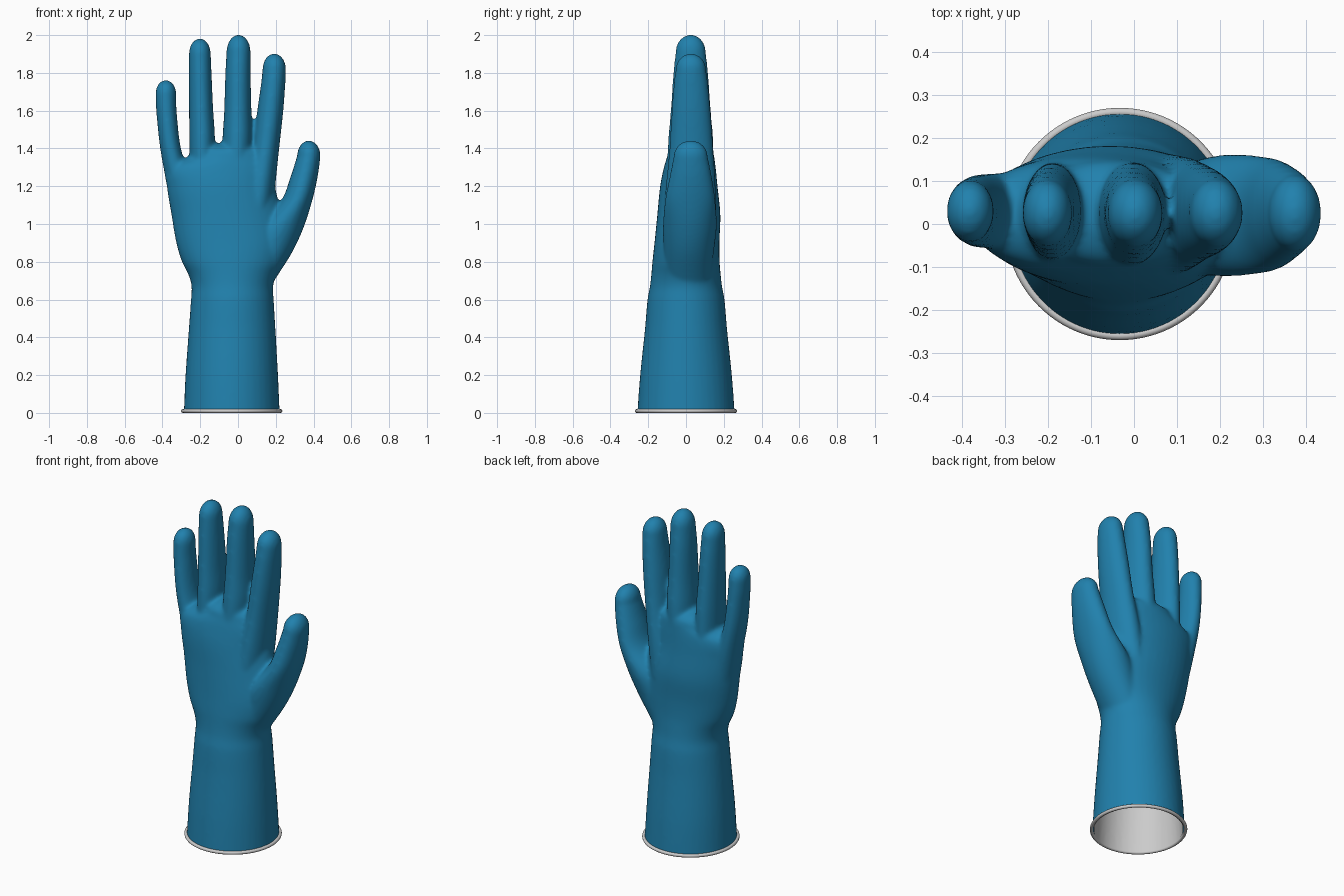
import bpy, bmesh, math
from mathutils import Vector

if "Cube" in bpy.data.objects:
    bpy.data.objects.remove(bpy.data.objects["Cube"])

SEG = 40
blue = bpy.data.materials.new("blue_rubber")
blue.diffuse_color = (0.015, 0.22, 0.42, 1)
blue.use_nodes = True
blue.node_tree.nodes["Principled BSDF"].inputs["Base Color"].default_value = blue.diffuse_color


def smooth_rings(keys, steps=6):
    """Catmull-Rom interpolation of key rings (z, cx, cy, rx, ry)."""
    k = [Vector(r) for r in keys]
    out = []
    for i in range(len(k) - 1):
        a, b, c, d = k[max(i - 1, 0)], k[i], k[i + 1], k[min(i + 2, len(k) - 1)]
        m0 = (c - a) * ((c[0] - b[0]) / (c[0] - a[0]))
        m1 = (d - b) * ((c[0] - b[0]) / (d[0] - b[0]))
        for s in range(steps):
            t = s / steps
            out.append(b * (2*t**3 - 3*t*t + 1) + m0 * (t**3 - 2*t*t + t)
                       + c * (3*t*t - 2*t**3) + m1 * (t**3 - t*t))
    return out + [k[-1]]


def loft(bm, keys, tip):
    """Closed loft of ellipses, finished by a rounded tip at height tip."""
    rings = smooth_rings(keys)
    z, cx, cy, rx, ry = rings[-1]
    for i in range(1, 9):
        a = math.radians(i * 10.5)
        rings.append((z + (tip - z) * math.sin(a), cx, cy,
                      rx * math.cos(a), ry * math.cos(a)))
    grow = 0.002
    loops = []
    for z, cx, cy, rx, ry in rings:
        loops.append([bm.verts.new((cx + (rx + grow) * math.cos(2 * math.pi * j / SEG),
                                    cy + (ry + grow) * math.sin(2 * math.pi * j / SEG), z))
                      for j in range(SEG)])
    for lo, hi in zip(loops, loops[1:]):
        for j in range(SEG):
            n = (j + 1) % SEG
            bm.faces.new((lo[j], lo[n], hi[n], hi[j]))
    bm.faces.new(loops[0][::-1])
    bm.faces.new(loops[-1])


def add_object(name, mesh, material=None):
    ob = bpy.data.objects.new(name, mesh)
    bpy.context.collection.objects.link(ob)
    if material:
        mesh.materials.append(material)
    mesh.polygons.foreach_set("use_smooth", [True] * len(mesh.polygons))
    return ob


bm = bmesh.new()
# cuff and palm
loft(bm, [(-.1, -.033, 0, .257, .262), (0, -.033, 0, .252, .256),
          (.2, -.033, 0, .243, .241), (.45, -.031, 0, .227, .215),
          (.6, -.03, 0, .217, .202), (.67, -.03, 0, .214, .189),
          (.73, -.03, 0, .23, .182), (.8, -.03, 0, .265, .176),
          (.9, -.035, .005, .29, .17), (1.05, -.06, .015, .291, .165),
          (1.2, -.09, .015, .285, .15), (1.3, -.09, .02, .285, .135),
          (1.36, -.05, .025, .205, .122)], 1.43)
# little finger
loft(bm, [(.9, -.26, .03, .05, .06), (1.2, -.31, .03, .063, .085),
          (1.4, -.357, .03, .053, .085), (1.6, -.379, .03, .052, .076),
          (1.69, -.382, .03, .053, .07)], 1.762)
# ring finger
loft(bm, [(1.1, -.19, .025, .06, .12), (1.45, -.19, .03, .066, .11),
          (1.6, -.195, .03, .062, .1), (1.8, -.2, .028, .058, .086),
          (1.9, -.202, .026, .056, .076)], 1.982)
# middle finger
loft(bm, [(1.1, -.02, .02, .07, .13), (1.45, -.003, .025, .077, .117),
          (1.6, -.001, .025, .07, .104), (1.8, 0, .025, .065, .09),
          (1.91, .003, .025, .062, .078)], 2.002)
# index finger
loft(bm, [(1, .09, .02, .08, .14), (1.2, .115, .025, .08, .13),
          (1.4, .147, .028, .069, .114), (1.6, .171, .027, .067, .101),
          (1.75, .187, .026, .062, .088), (1.82, .192, .026, .06, .078)], 1.902)
# thumb
loft(bm, [(.7, .09, .01, .1, .12), (.85, .16, .015, .125, .13),
          (.98, .22, .02, .125, .14), (1.12, .309, .022, .081, .132),
          (1.25, .35, .025, .07, .11), (1.36, .375, .025, .06, .088)], 1.442)

# fuse the parts into one soft skin
raw = bpy.data.meshes.new("glove_raw")
bm.to_mesh(raw)
bm.free()
temp = add_object("glove_raw", raw)
rem = temp.modifiers.new("fuse", 'REMESH')
rem.mode = 'VOXEL'
rem.voxel_size = 0.01
smo = temp.modifiers.new("soften", 'SMOOTH')
smo.factor = 0.5
smo.iterations = 12
deps = bpy.context.evaluated_depsgraph_get()
skin = bpy.data.meshes.new_from_object(temp.evaluated_get(deps))
bpy.data.objects.remove(temp)


def open_shell(name, offset, flip, material=None):
    """Cut the skin open at the wrist and shift it along its normals."""
    b = bmesh.new()
    b.from_mesh(skin)
    b.normal_update()
    for v, n in [(v, v.normal.copy()) for v in b.verts]:
        v.co += n * offset
    bmesh.ops.bisect_plane(b, geom=b.verts[:] + b.edges[:] + b.faces[:],
                           plane_co=(0, 0, 0.006), plane_no=(0, 0, 1), clear_inner=True)
    if flip:
        bmesh.ops.reverse_faces(b, faces=b.faces[:])
    me = bpy.data.meshes.new(name)
    b.to_mesh(me)
    b.free()
    me.materials.clear()
    return add_object(name, me, material)


open_shell("glove_skin", 0, False, blue)
open_shell("glove_lining", -0.008, True)

# rolled cuff rim
bpy.ops.mesh.primitive_torus_add(location=(-.033, 0, .01), major_radius=.258, minor_radius=.01,
                                 major_segments=96, minor_segments=16)
rim = bpy.context.object
rim.name = "cuff_rim"
rim.scale = (1, 1.01, 1)
bpy.ops.object.shade_smooth()
